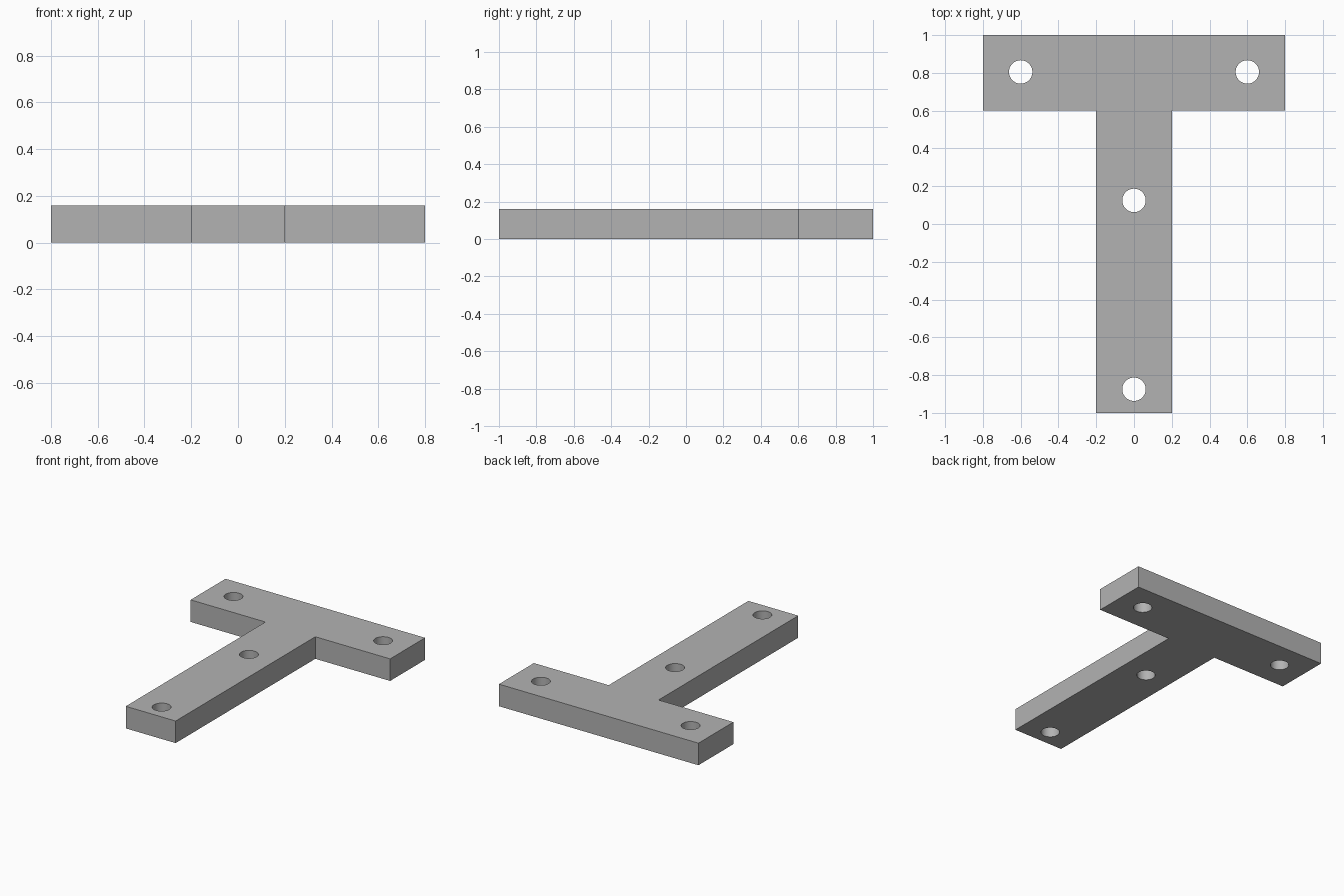
import bpy
import bmesh
import math

cube = bpy.data.objects.get("Cube")
if cube:
    bpy.data.objects.remove(cube, do_unlink=True)

THICK = 0.16
HOLE_RADIUS = 0.062
HOLES = [(-0.6, 0.805), (0.6, 0.805), (0, 0.125), (0, -0.875)]

# Plain grey metal
grey = bpy.data.materials.new("grey_metal")
grey.use_nodes = True
colour = (0.45, 0.45, 0.45, 1)
grey.diffuse_color = colour
grey.node_tree.nodes["Principled BSDF"].inputs["Base Color"].default_value = colour


def make_object(name, bm):
    mesh = bpy.data.meshes.new(name)
    bm.to_mesh(mesh)
    bm.free()
    mesh.materials.append(grey)
    obj = bpy.data.objects.new(name, mesh)
    bpy.context.collection.objects.link(obj)
    return obj


# T-shaped plate: right half of the outline, mirrored, then extruded
half = [(0.2, -1), (0.2, 0.6), (0.8, 0.6), (0.8, 1)]
outline = half + [(-x, y) for x, y in reversed(half)]
bm = bmesh.new()
face = bm.faces.new([bm.verts.new((x, y, 0)) for x, y in outline])
top = bmesh.ops.extrude_face_region(bm, geom=[face])["geom"]
bmesh.ops.translate(bm, vec=(0, 0, THICK),
                    verts=[v for v in top if isinstance(v, bmesh.types.BMVert)])
bmesh.ops.recalc_face_normals(bm, faces=bm.faces)
plate = make_object("t_plate", bm)

# Round pegs that drill the four screw holes
bm = bmesh.new()
for x, y in HOLES:
    peg = bmesh.ops.create_cone(bm, cap_ends=True, segments=48, radius1=HOLE_RADIUS,
                                radius2=HOLE_RADIUS, depth=THICK * 2)
    bmesh.ops.translate(bm, vec=(x, y, THICK / 2), verts=peg["verts"])
cutter = make_object("hole_cutter", bm)
cutter.hide_render = True

drill = plate.modifiers.new("screw_holes", "BOOLEAN")
drill.operation = "DIFFERENCE"
drill.solver = "EXACT"
drill.object = cutter

# Apply the holes, drop the cutter and smooth only the hole walls
bpy.ops.object.select_all(action="DESELECT")
plate.select_set(True)
bpy.context.view_layer.objects.active = plate
bpy.ops.object.modifier_apply(modifier=drill.name)
bpy.data.objects.remove(cutter, do_unlink=True)
bpy.ops.object.shade_smooth_by_angle(angle=math.radians(30))
